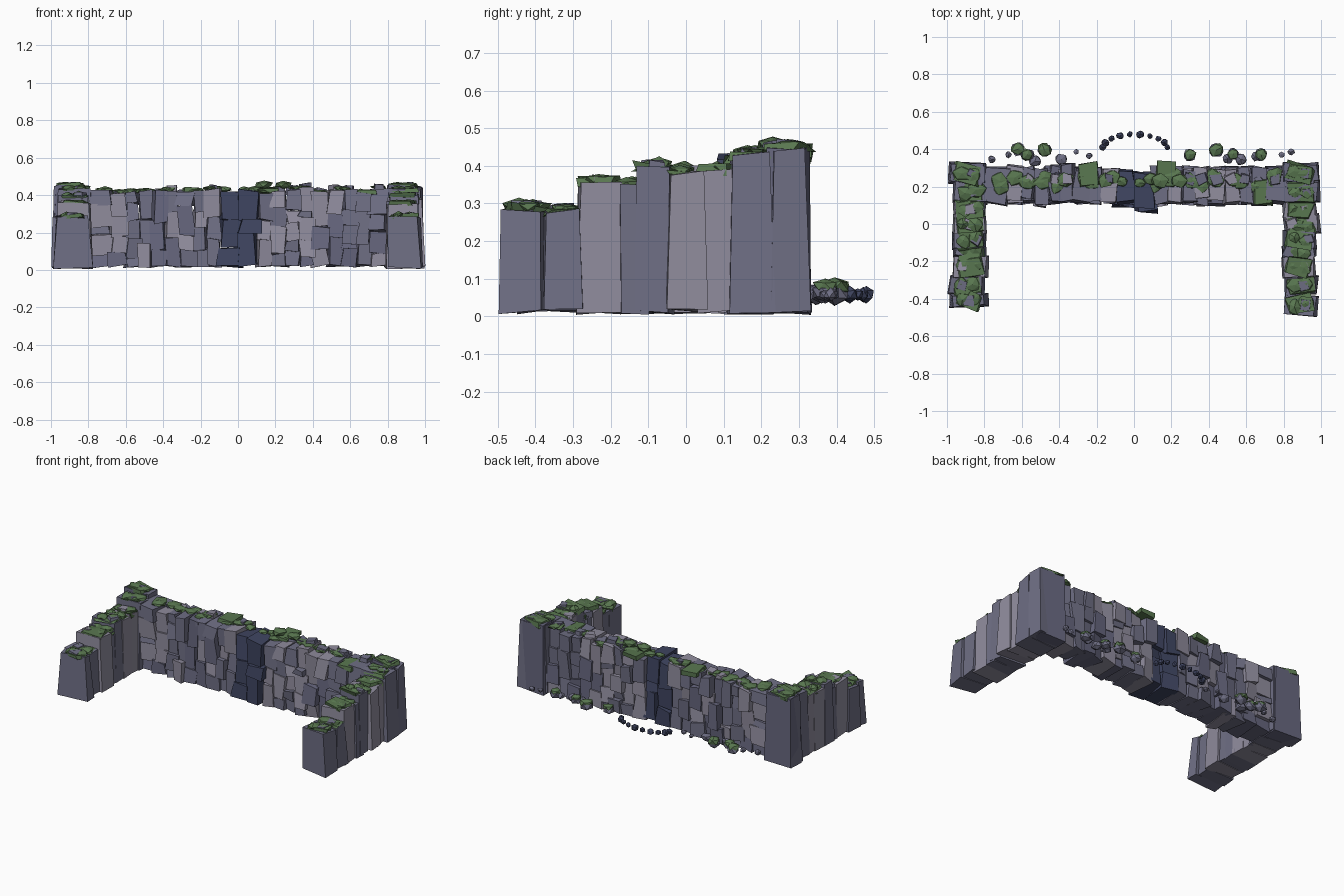
import bpy, bmesh, math, random
from mathutils import Vector, Matrix

if "Cube" in bpy.data.objects:
    bpy.data.objects.remove(bpy.data.objects["Cube"])

rng = random.Random(11)
U = rng.uniform


def material(name, rgb):
    m = bpy.data.materials.new(name)
    m.diffuse_color = (*rgb, 1)
    m.use_nodes = True
    m.node_tree.nodes["Principled BSDF"].inputs["Base Color"].default_value = m.diffuse_color
    return m


MATS = [material("stone_mid", (0.16, 0.16, 0.235)), material("stone_light", (0.28, 0.265, 0.34)),
        material("stone_dark", (0.135, 0.135, 0.21)), material("slate_blue", (0.05, 0.06, 0.12)),
        material("moss", (0.1, 0.185, 0.08))]
MID, LIGHT, DARK, BLUE, MOSS = range(5)


def stone_tone():
    return rng.choice([MID, MID, LIGHT, DARK])


def paint(verts, mat):
    for f in {f for v in verts for f in v.link_faces}:
        f.material_index = mat


def block(bm, x0, x1, y0, y1, z0, z1, mat, taper=0.0, jit=0.006, yaw=0.0, tilt=0.0):
    """Roughly hewn box: tapered to the top, twisted and with jittered corners."""
    c = Vector(((x0 + x1) / 2, (y0 + y1) / 2, (z0 + z1) / 2))
    h = Vector((x1 - x0, y1 - y0, z1 - z0)) / 2
    rot = Matrix.Rotation(yaw, 3, 'Z') @ Matrix.Rotation(tilt, 3, 'Y')
    geo = bmesh.ops.create_cube(bm, size=2)
    for v in geo['verts']:
        k = 1 - taper if v.co.z > 0 else 1
        p = Vector((v.co.x * h.x * k, v.co.y * h.y * k, v.co.z * h.z))
        v.co = c + rot @ p + Vector((U(-jit, jit), U(-jit, jit), U(-jit, jit)))
        v.co.z = max(v.co.z, 0.003)
    paint(geo['verts'], mat)


def lump(bm, loc, size, mat, jag=0.2):
    """Faceted pebble or moss cushion."""
    rot = Matrix.Rotation(U(0, 6.28), 3, 'Z')
    geo = bmesh.ops.create_icosphere(bm, subdivisions=1, radius=1)
    for v in geo['verts']:
        p = rot @ v.co * U(1 - jag, 1 + jag * 0.6)
        v.co = Vector(loc) + Vector((p.x * size[0], p.y * size[1], p.z * size[2]))
    paint(geo['verts'], mat)


def finish(bm, name):
    me = bpy.data.meshes.new(name)
    bmesh.ops.recalc_face_normals(bm, faces=bm.faces)
    bm.to_mesh(me)
    bm.free()
    for m in MATS:
        me.materials.append(m)
    bpy.context.collection.objects.link(bpy.data.objects.new(name, me))


# Back wall: columns of stacked blocks
wall, wall_moss = bmesh.new(), bmesh.new()
left = [-0.79, -0.68, -0.6, -0.53, -0.46, -0.39, -0.32, -0.235, -0.17, -0.095]
right = [0.105, 0.18, 0.26, 0.33, 0.4, 0.48, 0.56, 0.63, 0.71, 0.8]
for x0, x1 in list(zip(left, left[1:])) + list(zip(right, right[1:])):
    top, z = U(0.405, 0.435), 0.02
    xc = (x0 + x1) / 2
    cuts = [U(-0.03, 0.03) + top * k / 4 for k in rng.choice([(1, 2, 3), (1, 2.4), (1.4, 2.8), (0.8, 1.6, 2.4, 3.2)])]
    for z1 in cuts + [top]:
        w = (x1 - x0) / 2 * U(0.98, 1.2)
        yc, d = U(0.19, 0.22), U(0.075, 0.1)
        block(wall, xc - w, xc + w, yc - d, yc + d, z, z1 + 0.004,
              stone_tone(), 0.03, 0.01, U(-0.14, 0.14), U(-0.05, 0.05))
        z = z1
    # moss cushions and small cap stones on the crest
    for _ in range(rng.choice([1, 2])):
        lump(wall_moss, (xc + U(-0.025, 0.025), U(0.2, 0.27), top + 0.008),
             (U(0.038, 0.055), U(0.038, 0.055), U(0.012, 0.022)), MOSS, 0.3)
    if rng.random() < 0.7:
        s = U(0.022, 0.034)
        block(wall, xc - s, xc + s, 0.24 - s, 0.24 + s, top - 0.02, top + U(0.012, 0.03), stone_tone(), 0.2, 0.008, U(-0.5, 0.5))
for x, y, z in [(-0.24, 0.265, 0.425), (0.17, 0.27, 0.43), (0.69, 0.17, 0.42)]:
    block(wall_moss, x - 0.05, x + 0.05, y - 0.065, y + 0.065, z - 0.015, z + 0.012, MOSS, 0.05, 0.008, U(-0.1, 0.1))
for x in (0.14, 0.24):
    lump(wall_moss, (x, 0.23, 0.455), (0.05, 0.045, 0.024), MOSS)
for x, y in ((-0.07, 0.23), (0.03, 0.22), (0.09, 0.24)):
    lump(wall_moss, (x, y, 0.432), (0.04, 0.035, 0.016), MOSS, 0.3)
finish(wall, "back_wall_blocks")
finish(wall_moss, "back_wall_moss")

# Blue slate blocks in the middle of the wall
slate = bmesh.new()
for x0, x1, y0, y1, z0, z1 in [(-0.1, 0.015, 0.09, 0.29, 0.02, 0.12), (-0.095, 0.02, 0.1, 0.28, 0.12, 0.26),
                               (-0.095, 0.01, 0.11, 0.29, 0.26, 0.41), (0.01, 0.11, 0.08, 0.28, 0.02, 0.2),
                               (0.01, 0.12, 0.065, 0.265, 0.2, 0.27), (0.005, 0.11, 0.085, 0.28, 0.27, 0.42)]:
    block(slate, x0, x1, y0, y1, z0, z1 + 0.003, BLUE, 0.06, 0.012, U(-0.15, 0.15))
finish(slate, "slate_blocks")

# Side wings: tall tapered slabs stepping down to the front (y0, y1, height, tone)
SLABS = [(-0.49, -0.375, 0.285, MID), (-0.38, -0.28, 0.28, MID), (-0.29, -0.17, 0.355, LIGHT),
         (-0.18, -0.115, 0.345, MID), (-0.125, -0.04, 0.395, MID), (-0.05, 0.045, 0.38, LIGHT),
         (0.035, 0.125, 0.385, LIGHT), (0.115, 0.225, 0.43, MID), (0.215, 0.325, 0.45, DARK)]
for side, name in ((-1, "left"), (1, "right")):
    wing, moss = bmesh.new(), bmesh.new()
    for i, (y0, y1, top, tone) in enumerate(SLABS):
        if side < 0 and i == 0:
            y0 += 0.045
        xc = side * (0.885 + U(-0.012, 0.012))
        w, taper, yaw = U(0.088, 0.1), 0.12, U(-0.1, 0.1)
        if i == 0:      # front end slab, broad at the foot on the left side
            w, taper, yaw = (0.106, 0.27, 0.02) if side < 0 else (0.09, 0.1, -0.08)
            xc = side * 0.888
        block(wing, xc - w, xc + w, y0 - 0.004, y1 + 0.004, 0.012, top, tone, taper, 0.008, yaw)
        yc = (y0 + y1) / 2
        block(moss, xc - 0.07, xc + 0.07, yc - 0.047, yc + 0.047, top - 0.012, top + 0.01, MOSS, 0.1, 0.012, U(-0.3, 0.3))
        for dx in (-0.03, 0.03):
            lump(moss, (xc + dx, yc + U(-0.015, 0.015), top + 0.006), (U(0.04, 0.055), U(0.035, 0.05), U(0.014, 0.024)), MOSS, 0.3)
        s = U(0.025, 0.035)
        dx = U(-0.06, 0.06)
        block(wing, xc + dx - s, xc + dx + s, yc - s, yc + s, top - 0.02, top + 0.018, tone, 0.25, 0.006, U(-0.5, 0.5))
    # rear corner post where wing and wall meet
    xc = side * 0.89
    block(wing, xc - 0.1, xc + 0.1, 0.225, 0.322, 0.012, 0.445, MID, 0.08, 0.008, side * 0.05)
    finish(wing, name + "_wing_slabs")
    finish(moss, name + "_wing_moss")

# Mossy boulders and pebbles behind the wall
rocks = bmesh.new()
for x, y, r in [(-0.62, 0.4, 0.042), (-0.57, 0.37, 0.038), (-0.48, 0.395, 0.044), (0.3, 0.37, 0.038),
                (0.44, 0.395, 0.044), (0.53, 0.375, 0.034), (0.68, 0.37, 0.038)]:
    lump(rocks, (x, y, 0.063), (r, r, r * 0.75), MID)
    lump(rocks, (x, y, 0.08), (r * 0.95, r * 0.95, r * 0.6), MOSS)
for x, y, r in [(-0.76, 0.345, 0.025), (-0.67, 0.37, 0.02), (-0.53, 0.335, 0.034), (-0.39, 0.345, 0.034),
                (-0.31, 0.385, 0.016), (-0.24, 0.365, 0.02), (0.5, 0.35, 0.034), (0.57, 0.345, 0.034),
                (0.65, 0.36, 0.028), (0.79, 0.37, 0.018), (0.84, 0.385, 0.021)]:
    lump(rocks, (x, y, 0.058), (r, r, r * 0.8), MID)
finish(rocks, "rear_boulders")

# Arc of small dark stones
arc = bmesh.new()
for i in range(10):
    a = math.radians(8 + i * 164 / 9)
    r = U(0.017, 0.024)
    lump(arc, (0.005 + 0.175 * math.cos(a), 0.4 + 0.08 * math.sin(a), 0.058), (r, r, r), BLUE)
finish(arc, "stone_arc")
